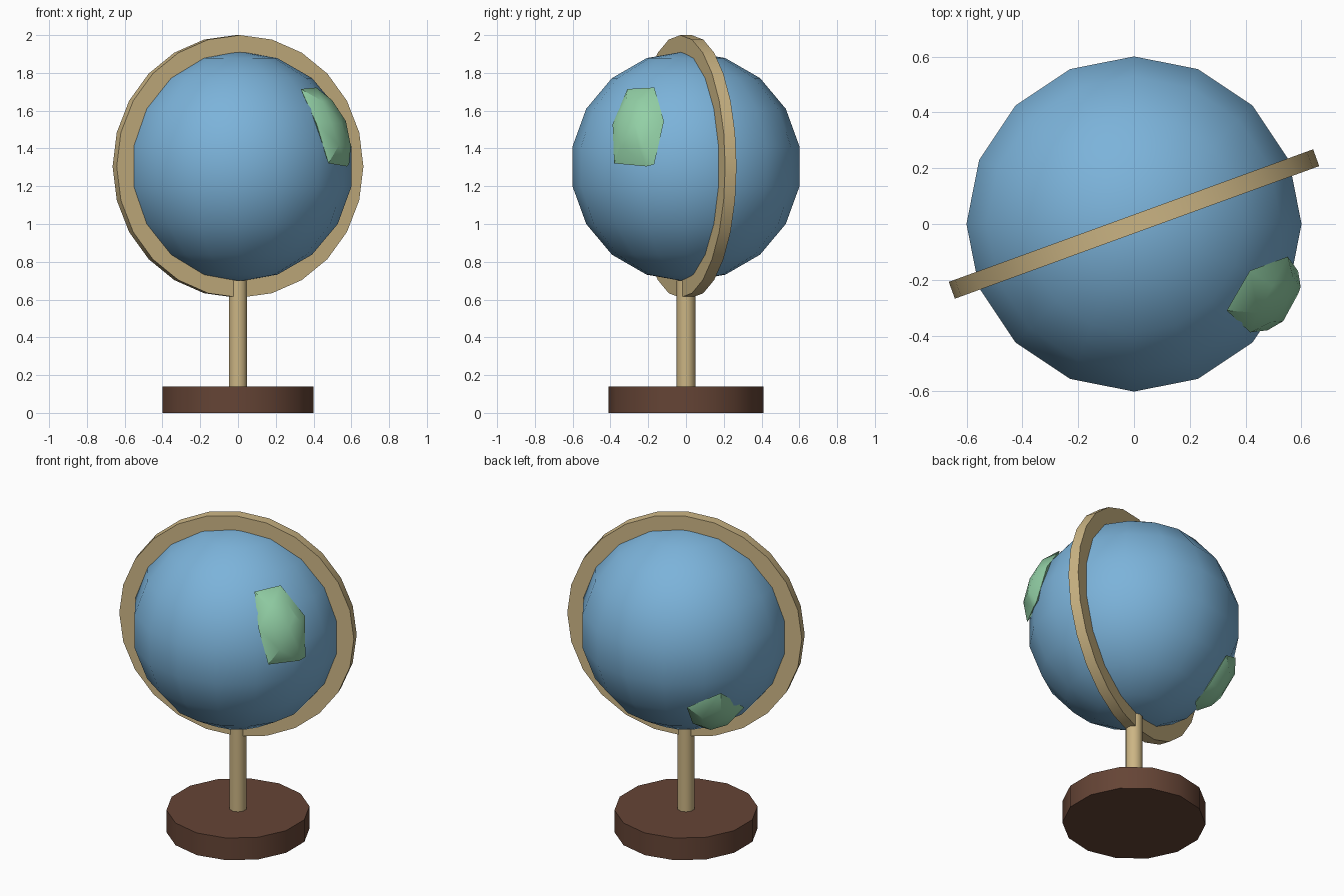
import bpy, bmesh, math
from mathutils import Vector, Matrix

if "Cube" in bpy.data.objects:
    bpy.data.objects.remove(bpy.data.objects["Cube"])

CZ = 1.305  # globe centre height


def material(name, rgb):
    m = bpy.data.materials.new(name)
    m.diffuse_color = (*rgb, 1)
    m.use_nodes = True
    m.node_tree.nodes["Principled BSDF"].inputs["Base Color"].default_value = m.diffuse_color
    return m


BLUE = material("ocean_blue", (0.20, 0.45, 0.70))
GREEN = material("land_green", (0.29, 0.63, 0.38))
TAN = material("brass_tan", (0.60, 0.46, 0.23))
BROWN = material("wood_brown", (0.13, 0.058, 0.036))


def finish(name, bm, mat, angle=30):
    bmesh.ops.recalc_face_normals(bm, faces=bm.faces[:])
    me = bpy.data.meshes.new(name)
    bm.to_mesh(me)
    bm.free()
    me.materials.append(mat)
    ob = bpy.data.objects.new(name, me)
    bpy.context.collection.objects.link(ob)
    bpy.ops.object.select_all(action='DESELECT')
    ob.select_set(True)
    bpy.context.view_layer.objects.active = ob
    bpy.ops.object.shade_smooth_by_angle(angle=math.radians(angle))
    return ob


def cylinder(name, r, z0, z1, sides, mat, angle=30):
    # polygon with one corner on the y axis
    bm = bmesh.new()
    pts = [(r * math.sin(2 * math.pi * i / sides), r * math.cos(2 * math.pi * i / sides))
           for i in range(sides)]
    lo = [bm.verts.new((x, y, z0)) for x, y in pts]
    hi = [bm.verts.new((x, y, z1)) for x, y in pts]
    bm.faces.new(lo)
    bm.faces.new(hi)
    for i in range(sides):
        j = (i + 1) % sides
        bm.faces.new((lo[i], lo[j], hi[j], hi[i]))
    return finish(name, bm, mat, angle)


def on_globe(az, el, r):
    a, e = math.radians(az), math.radians(el)
    return Vector((r * math.cos(e) * math.cos(a), r * math.cos(e) * math.sin(a),
                   CZ + r * math.sin(e)))


def land(name, rim):
    # low mound: rim on the globe surface, raised inner ring, sunken underside
    bm = bmesh.new()
    ca = sum(p[0] for p in rim) / len(rim)
    ce = sum(p[1] for p in rim) / len(rim)
    for az, el in rim:
        bm.verts.new(on_globe(az, el, 0.612))
        bm.verts.new(on_globe(ca + (az - ca) * 0.55, ce + (el - ce) * 0.55, 0.648))
    bm.verts.new(on_globe(ca, ce, 0.655))
    bm.verts.new(on_globe(ca, ce, 0.52))
    res = bmesh.ops.convex_hull(bm, input=bm.verts[:])
    loose = [v for v in bm.verts if not v.link_faces]
    bmesh.ops.delete(bm, geom=loose, context='VERTS')
    return finish(name, bm, GREEN, 40)


# Base and post
cylinder("base", 0.41, 0.0, 0.14, 14, BROWN)
cylinder("post", 0.05, 0.14, 0.70, 10, TAN, 40)

# Globe
bm = bmesh.new()
bmesh.ops.create_uvsphere(bm, u_segments=16, v_segments=9, radius=0.61,
                          matrix=Matrix.Translation((0, 0, CZ)))
finish("globe", bm, BLUE)

# Upright ring around the globe, turned 20 degrees
bm = bmesh.new()
N, turn = 24, math.radians(20)
along = Vector((math.cos(turn), math.sin(turn), 0))
across = Vector((-math.sin(turn), math.cos(turn), 0))
section = [(0.585, -0.032), (0.695, -0.032), (0.695, 0.032), (0.585, 0.032)]
rows = []
for i in range(N):
    t = 2 * math.pi * i / N
    out = along * math.cos(t) + Vector((0, 0, math.sin(t)))
    rows.append([bm.verts.new(Vector((0, 0, CZ)) + out * r + across * w) for r, w in section])
for i in range(N):
    a, b = rows[i], rows[(i + 1) % N]
    for k in range(4):
        m = (k + 1) % 4
        bm.faces.new((a[k], a[m], b[m], b[k]))
finish("meridian_ring", bm, TAN)

# Land patches (azimuth, elevation in degrees)
land("land_front", [(-43, 42), (-22, 43), (-17, 30), (-12, 23), (-16, 1),
                    (-20, 0), (-38.5, 1.5), (-43, 21.5)])
land("land_back", [(125.5, -26.6), (145, -17.3), (167, -35.6), (164, -50),
                   (142, -55), (130, -44)])
